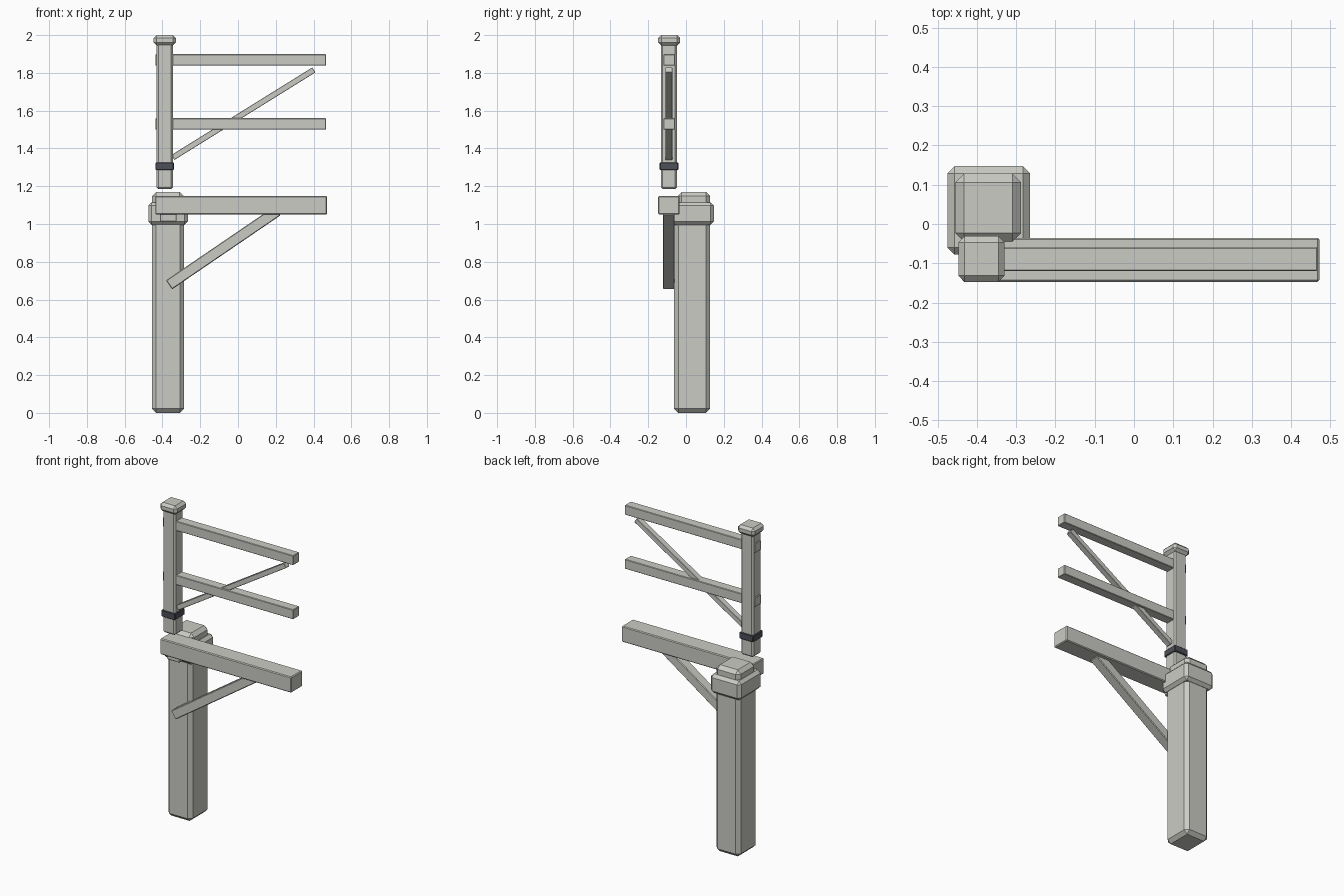
import bpy
import bmesh
import math
from mathutils import Vector

cube = bpy.data.objects.get("Cube")
if cube:
    bpy.data.objects.remove(cube, do_unlink=True)


def make_material(name, rgb):
    mat = bpy.data.materials.new(name)
    mat.use_nodes = True
    color = (*rgb, 1.0)
    mat.diffuse_color = color
    mat.node_tree.nodes["Principled BSDF"].inputs["Base Color"].default_value = color
    return mat


STONE = make_material("pale grey", (0.6, 0.6, 0.56))
IRON = make_material("dark slate", (0.075, 0.08, 0.1))


def block(name, size, center, bevel, mat=STONE, tilt=0.0):
    """Chamfered box, tilted upwards towards +x by the given angle."""
    bm = bmesh.new()
    bmesh.ops.create_cube(bm, size=1.0)
    bmesh.ops.scale(bm, vec=size, verts=bm.verts)
    mesh = bpy.data.meshes.new(name)
    bm.to_mesh(mesh)
    bm.free()
    mesh.materials.append(mat)
    obj = bpy.data.objects.new(name, mesh)
    bpy.context.collection.objects.link(obj)
    obj.location = center
    obj.rotation_euler.y = -tilt
    mod = obj.modifiers.new("chamfer", "BEVEL")
    mod.width = bevel
    mod.segments = 1
    mod.limit_method = "ANGLE"
    return obj


def span(name, x, y, z, bevel, mat=STONE):
    """Chamfered box given by its extent along each axis."""
    size = [b - a for a, b in (x, y, z)]
    center = [(a + b) / 2 for a, b in (x, y, z)]
    return block(name, size, center, bevel, mat)


def brace(name, start, end, y, thickness, depth, bevel):
    """Diagonal strut between two (x, z) points."""
    a, b = Vector(start), Vector(end)
    d, mid = b - a, (a + b) / 2
    return block(name, (d.length, depth, thickness), (mid.x, y, mid.y),
                 bevel, tilt=math.atan2(d.y, d.x))


# Lower post with its stepped head
span("lower_post", (-0.455, -0.285), (-0.063, 0.127), (0, 1.03), 0.022)
span("lower_collar", (-0.475, -0.265), (-0.078, 0.147), (0.995, 1.115), 0.018)
span("lower_cap", (-0.455, -0.287), (-0.045, 0.128), (1.05, 1.17), 0.022)

# Lower arm, its mounting block and brace
span("lower_beam", (-0.438, 0.472), (-0.147, -0.035), (1.05, 1.149), 0.005)
span("mounting_block", (-0.413, -0.325), (-0.115, -0.05), (1.013, 1.07), 0.004)
brace("lower_brace", (-0.365, 0.678), (0.21, 1.07), -0.091, 0.057, 0.062, 0.004)

# Upper post, cap and metal band
span("upper_post", (-0.431, -0.345), (-0.133, -0.048), (1.185, 1.96), 0.009)
span("upper_cap", (-0.447, -0.329), (-0.147, -0.031), (1.945, 2.0), 0.016)
span("post_band", (-0.437, -0.34), (-0.139, -0.041), (1.285, 1.326), 0.004, IRON)

# Two rails running through the upper post
for name, z in (("upper_rail", 1.869), ("middle_rail", 1.53)):
    span(name, (-0.437, 0.467), (-0.12, -0.059), (z - 0.03, z + 0.03), 0.003)

# Thin diagonal between the rails
brace("upper_brace", (-0.345, 1.352), (0.402, 1.816), -0.091, 0.031, 0.037, 0.002)
